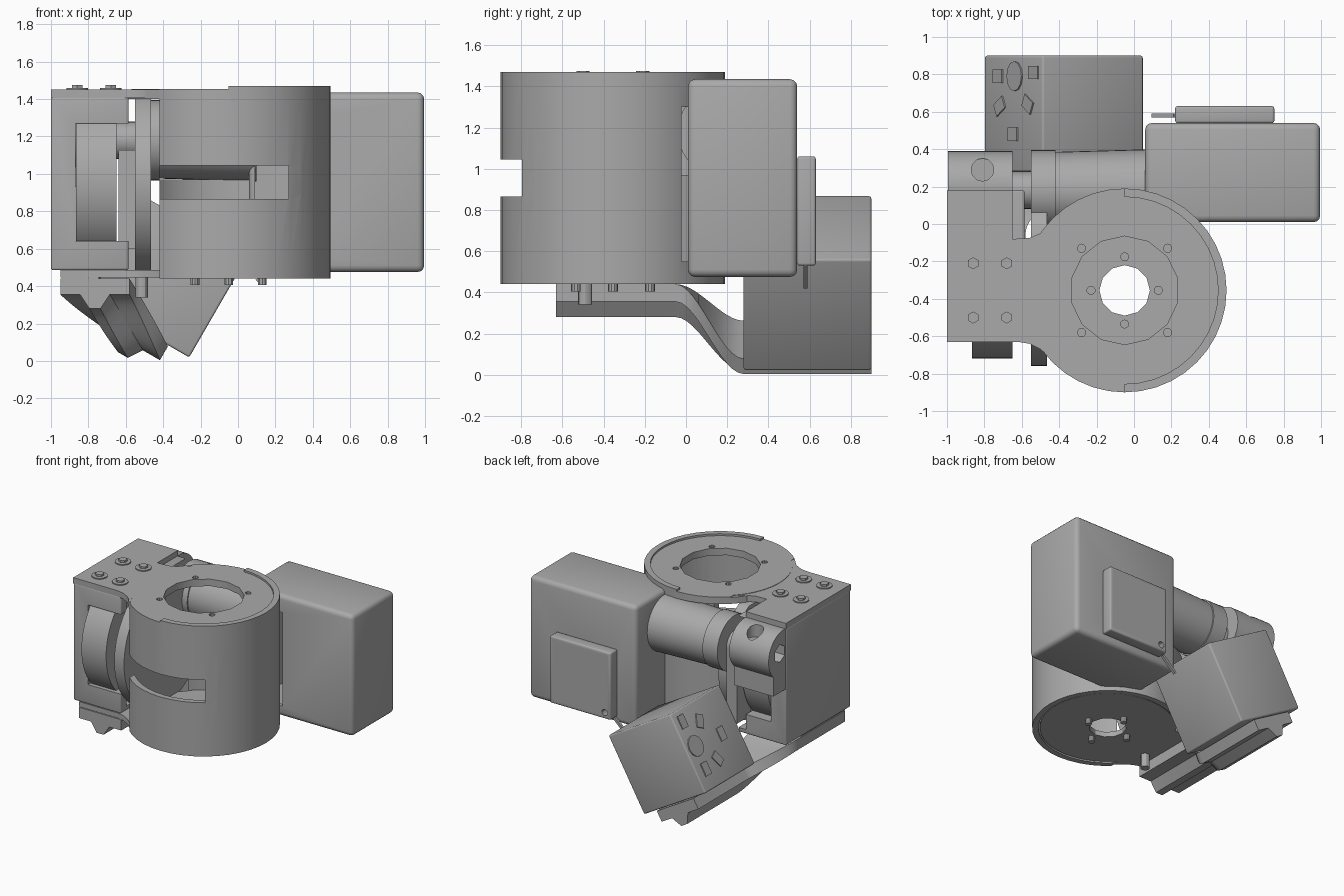
import bpy, bmesh, math
from mathutils import Vector, Matrix

if "Cube" in bpy.data.objects:
    bpy.data.objects.remove(bpy.data.objects["Cube"], do_unlink=True)

grey = bpy.data.materials.new("plain grey")
grey.use_nodes = True
grey.diffuse_color = (0.4, 0.4, 0.4, 1)
grey.node_tree.nodes["Principled BSDF"].inputs["Base Color"].default_value = (0.4, 0.4, 0.4, 1)


def finish(name, bm):
    bmesh.ops.recalc_face_normals(bm, faces=bm.faces)
    mesh = bpy.data.meshes.new(name)
    bm.to_mesh(mesh)
    bm.free()
    mesh.materials.append(grey)
    ob = bpy.data.objects.new(name, mesh)
    bpy.context.collection.objects.link(ob)
    return ob


def box(name, x, y, z, bevel=0):
    bm = bmesh.new()
    bmesh.ops.create_cube(bm, size=1)
    for v in bm.verts:
        v.co = [r[0] + (c + 0.5) * (r[1] - r[0]) for c, r in zip(v.co, (x, y, z))]
    if bevel:
        bmesh.ops.bevel(bm, geom=bm.edges[:], offset=bevel, segments=3, profile=0.5, affect='EDGES')
    return finish(name, bm)


def cyl(name, axis, center, r, span, n=32, r2=None):
    """Cylinder along an axis; center gives the two other coordinates in xyz order."""
    bm = bmesh.new()
    a, b = span
    bmesh.ops.create_cone(bm, cap_ends=True, segments=n, radius1=r, radius2=r2 or r, depth=b - a)
    mid = (a + b) / 2
    for v in bm.verts:
        p, q, h = v.co
        p, q, h = p + center[0], q + center[1], h + mid
        v.co = {"x": (h, p, q), "y": (p, h, q), "z": (p, q, h)}[axis]
    return finish(name, bm)


def prism(name, pts, z0, z1):
    bm = bmesh.new()
    face = bm.faces.new([bm.verts.new((x, y, z0)) for x, y in pts])
    out = bmesh.ops.extrude_face_region(bm, geom=[face])
    for v in out["geom"]:
        if isinstance(v, bmesh.types.BMVert):
            v.co.z = z1
    return finish(name, bm)


def combine(ob, other, op="DIFFERENCE"):
    m = ob.modifiers.new("cut", "BOOLEAN")
    m.operation, m.object, m.solver = op, other, "EXACT"
    bpy.context.view_layer.objects.active = ob
    bpy.ops.object.modifier_apply(modifier=m.name)
    bpy.data.objects.remove(other, do_unlink=True)
    return ob


C = (-0.05, -0.355)      # drum centre
R = 0.545

# Drum shell: open on one side, with a front slot and rear openings
shell = cyl("drum_shell", "z", C, R, (0.44, 1.47), 40)
combine(shell, cyl("c", "z", C, 0.5, (0.3, 1.6), 40))
combine(shell, box("c", (-0.8, -0.42), (-1, 0.4), (0.3, 1.6)))
combine(shell, box("c", (-0.8, -0.05), (-1, 0.4), (1.455, 1.6)))
combine(shell, box("c", (-0.8, 0.27), (-1, -0.5), (0.865, 1.045)))
combine(shell, cyl("c", "y", (0.27, 0.955), 0.09, (-1, -0.5)))
combine(shell, box("c", (-0.6, 0.08), (-0.1, 0.4), (0.97, 1.4)))
combine(shell, box("c", (0.07, 0.38), (-0.1, 0.4), (0.55, 1.3)))

# Top ring with its neck and bracket plate
top = cyl("top_ring", "z", C, 0.52, (1.4, 1.455), 40)
combine(top, cyl("rim", "z", C, R, (1.4, 1.45), 40), "UNION")
neck = [(-1, 0.18), (-0.65, 0.18), (-0.65, -0.08), (-0.56, -0.075), (-0.5, -0.05), (-0.44, 0.0),
        (-0.36, -0.1), (-0.36, -0.6), (-0.42, -0.74), (-0.5, -0.67), (-0.56, -0.64), (-0.62, -0.63), (-1, -0.63)]
combine(top, prism("n", neck, 1.405, 1.452), "UNION")
combine(top, cyl("c", "z", C, 0.29, (1.3, 1.6), 14))
for sx in (-0.23, 0.23):
    for sy in (-0.225, 0.225):
        combine(top, cyl("c", "z", (C[0] + sx, C[1] + sy), 0.022, (1.3, 1.6), 10))

# Bottom plate with its neck
base = cyl("bottom_plate", "z", C, 0.49, (0.445, 0.485), 40)
low = [(x + (0.05 if x == -1 else 0), min(y, -0.08)) for x, y in neck if y < 0.1]
combine(base, prism("n", [(-0.95, -0.08)] + low, 0.445, 0.485), "UNION")
combine(base, cyl("c", "z", C, 0.135, (0.3, 0.6), 12))
for i in range(4):
    a = i * math.pi / 2
    p = (C[0] + 0.18 * math.cos(a), C[1] + 0.18 * math.sin(a))
    cyl("plate_screw", "z", p, 0.024, (0.405, 0.505), 10)

# Side bracket with a window through it
block = box("side_bracket", (-1, -0.585), (-0.63, 0.18), (0.485, 1.41), 0.012)
combine(block, box("c", (-0.87, -0.5), (-0.8, 0.4), (0.64, 1.27)))
combine(block, box("c", (-0.65, -0.5), (-0.56, 0.4), (0.52, 1.4)))
combine(block, cyl("c", "x", (-0.25, 0.955), 0.475, (-0.87, -0.6), 40))

# Drive wheel, guide ring
cyl("drive_wheel", "x", (-0.25, 0.955), 0.47, (-0.865, -0.65), 48)
ring = cyl("guide_ring", "x", (-0.25, 0.955), 0.51, (-0.55, -0.465), 48)
combine(ring, cyl("c", "x", (-0.25, 0.955), 0.41, (-0.7, -0.3), 48))
combine(ring, box("c", (-0.7, -0.3), (-0.8, 0.4), (1.4, 1.6)))

# Rear motor tube with flange, shaft and head
cyl("motor_tube", "x", (0.18, 1.18), 0.205, (-0.43, 0.1), 40, 0.22)
cyl("tube_flange", "x", (0.18, 1.18), 0.215, (-0.55, -0.42), 40)
cyl("motor_shaft", "x", (0.18, 1.18), 0.1, (-0.68, -0.5), 24)
head = cyl("motor_head", "x", (0.2, 1.22), 0.19, (-0.995, -0.65), 32)
combine(head, box("h", (-0.995, -0.65), (0.15, 0.33), (0.93, 1.2)), "UNION")
combine(head, cyl("c", "x", (0.25, 1.24), 0.07, (-1.1, -0.88), 6))
combine(head, cyl("c", "z", (-0.81, 0.29), 0.06, (1.31, 1.5), 20))
box("guide_arm", (-0.64, -0.55), (0.1, 0.28), (0.6, 1.18))

# Electronics case, hollow, open towards the drum and behind the fan
F = (0.485, 0.795)
case = box("electronics_case", (0.06, 0.995), (0.01, 0.54), (0.475, 1.435), 0.035)
combine(case, box("c", (0.09, 0.965), (0.04, 0.51), (0.505, 1.405)))
combine(case, box("c", (0.09, 0.38), (-0.1, 0.1), (0.56, 1.3)))
combine(case, cyl("c", "y", F, 0.235, (0.45, 0.7), 32))

# Fan with frame, hub, struts and blades
frame = box("fan_frame", (0.22, 0.75), (0.54, 0.63), (0.53, 1.06), 0.012)
combine(frame, cyl("c", "y", F, 0.24, (0.4, 0.8), 40))
for sx in (-0.215, 0.215):
    for sz in (-0.215, 0.215):
        combine(frame, cyl("c", "y", (F[0] + sx, F[1] + sz), 0.025, (0.4, 0.8), 12))
cyl("fan_hub", "y", F, 0.08, (0.545, 0.62), 24)
for i in range(7):
    blade = box("fan_blade", (0.06, 0.225), (-0.006, 0.006), (-0.065, 0.065))
    blade.data.transform(Matrix.Translation((F[0], 0.585, F[1]))
                         @ Matrix.Rotation(i * math.tau / 7, 4, "Y") @ Matrix.Rotation(0.5, 4, "X"))
for i in range(3):
    strut = box("fan_strut", (0.06, 0.25), (-0.008, 0.008), (-0.012, 0.012))
    strut.data.transform(Matrix.Translation((F[0], 0.55, F[1])) @ Matrix.Rotation(0.4 + i * math.tau / 3, 4, "Y"))
wire = box("fan_wire", (-0.08, 0.08), (-0.01, 0.01), (-0.01, 0.01))
wire.data.transform(Matrix.Translation((0.16, 0.58, 0.48)) @ Matrix.Rotation(-0.74, 4, "Y"))

# Tilted rear box, a square turned about the y axis
turn = Matrix.Translation((-0.375, 0.59, 0.445)) @ Matrix.Rotation(math.radians(30), 4, "Y")
box("tilted_box", (-0.312, 0.312), (-0.31, 0.31), (-0.312, 0.312), 0.012).data.transform(turn)
marks = [(0.22, 0.22, 0), (0.2, -0.16, 0), (0.05, 0.16, 0.5), (0.04, -0.14, -0.5), (-0.11, 0, 0)]
for y, z, tilt in marks:
    tab = box("vent_tab", (-0.32, -0.312), (-0.035, 0.035), (-0.05, 0.05))
    tab.data.transform(turn @ Matrix.Translation((0, y, z)) @ Matrix.Rotation(tilt, 4, "X"))
cyl("vent_disc", "x", (0.2, 0.02), 0.08, (-0.32, -0.312), 12).data.transform(turn)

# Twisting arm that carries the tilted box: a ribbed section swept along y
section = [(-0.185, 0), (0.185, 0), (0.185, -0.085), (0.08, -0.085), (0.03, -0.16),
           (-0.03, -0.16), (-0.08, -0.085), (-0.185, -0.085)]
start, end = Vector((-0.765, 0.44)), Vector((-0.535, 0.17))
bm = bmesh.new()
rows = []
for y in [-0.63, -0.05] + [-0.05 + 0.33 * i / 12 for i in range(1, 13)] + [0.9]:
    t = min(max((y + 0.05) / 0.33, 0), 1)
    t = t * t * (3 - 2 * t)
    a = math.radians(30) * t
    o = start.lerp(end, t)
    rows.append([bm.verts.new((o.x + s * math.cos(a) + h * math.sin(a), y,
                               o.y - s * math.sin(a) + h * math.cos(a))) for s, h in section])
for p, q in zip(rows, rows[1:]):
    for i in range(len(section)):
        j = (i + 1) % len(section)
        bm.faces.new((p[i], p[j], q[j], q[i]))
bm.faces.new(rows[0])
bm.faces.new(rows[-1])
finish("twisted_arm", bm)

# Bracket bolts on washers, and the lower bolts
for x in (-0.86, -0.68):
    for y in (-0.21, -0.5):
        cyl("bolt_washer", "z", (x, y), 0.058, (1.445, 1.46), 18)
        cyl("bolt_head", "z", (x, y), 0.032, (1.45, 1.475), 6)
cyl("lower_bolt", "z", (-0.515, -0.49), 0.034, (0.34, 0.45), 12)

for ob in bpy.data.objects:
    ob.select_set(ob.type == "MESH")
bpy.context.view_layer.objects.active = shell
bpy.ops.object.shade_smooth_by_angle(angle=math.radians(30))
